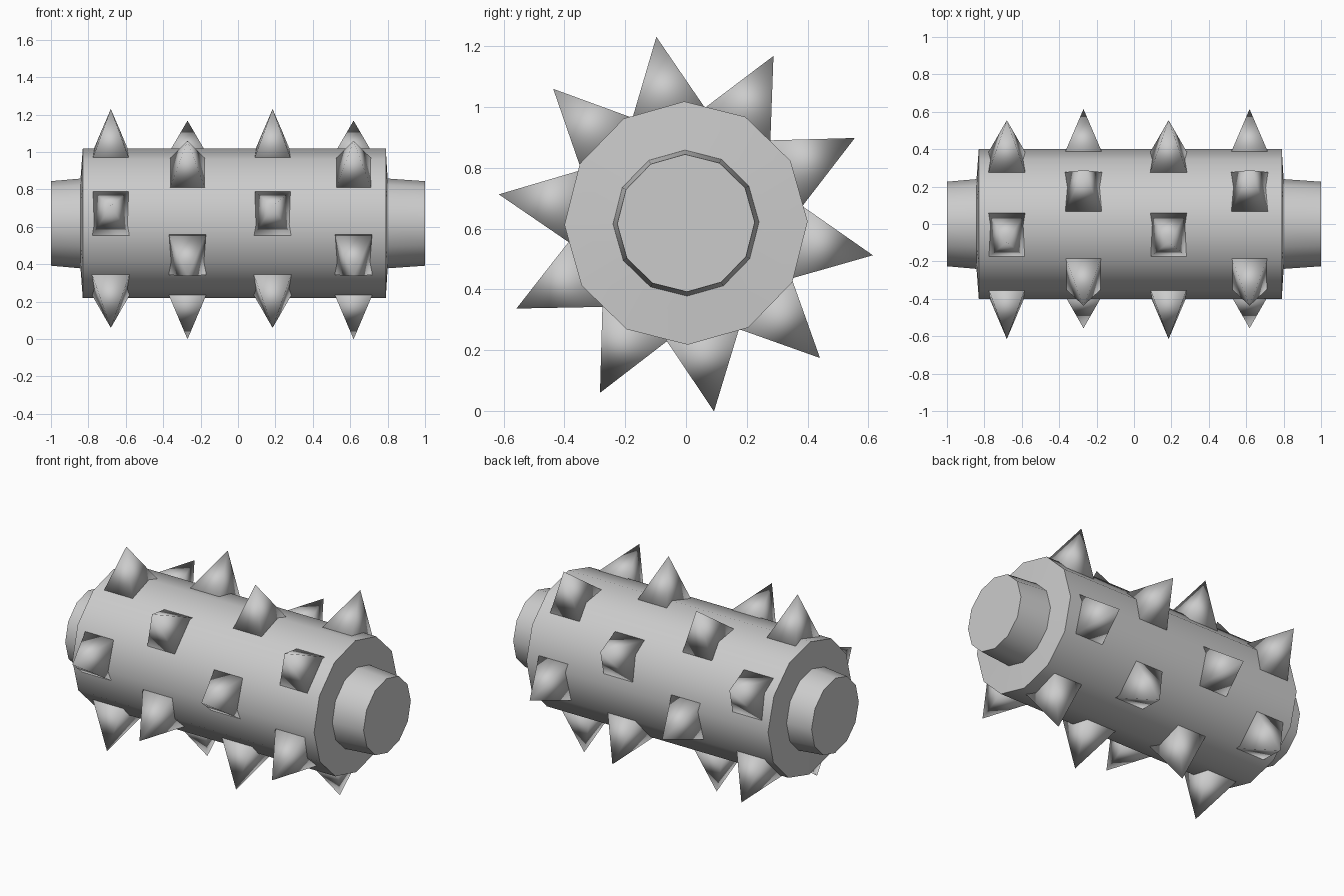
import bpy, bmesh
from math import sin, cos, pi, radians
from mathutils import Vector

if "Cube" in bpy.data.objects:
    bpy.data.objects.remove(bpy.data.objects["Cube"])

CZ = 0.618  # height of the roller axis


def finish(name, bm, angle):
    bmesh.ops.recalc_face_normals(bm, faces=bm.faces[:])
    me = bpy.data.meshes.new(name)
    bm.to_mesh(me)
    bm.free()
    ob = bpy.data.objects.new(name, me)
    bpy.context.collection.objects.link(ob)
    bpy.ops.object.select_all(action='DESELECT')
    ob.select_set(True)
    bpy.context.view_layer.objects.active = ob
    bpy.ops.object.shade_smooth_by_angle(angle=radians(angle))
    return ob


# Roller drum with tapered axle stubs: (x, radius) profile revolved in 12 sides
profile = [(-1, 0.226), (-0.842, 0.24), (-0.83, 0.4),
           (0.79, 0.4), (0.80, 0.24), (1, 0.226)]
SIDES = 12
bm = bmesh.new()
rings = []
for x, r in profile:
    angles = [2 * pi * i / SIDES + radians(0.8) for i in range(SIDES)]
    rings.append([bm.verts.new((x, r * cos(a), CZ + r * sin(a))) for a in angles])
for a, b in zip(rings, rings[1:]):
    for i in range(SIDES):
        j = (i + 1) % SIDES
        bm.faces.new((a[i], a[j], b[j], b[i]))
bm.faces.new(rings[0])
bm.faces.new(rings[-1])
finish("roller_drum", bm, 40)


# Rows of five four-sided spikes, alternate rows staggered
def spike_row(name, x, start):
    bm = bmesh.new()
    for k in range(5):
        a = radians(start + 72 * k)
        out = Vector((0, cos(a), sin(a)))
        side = Vector((0, -sin(a), cos(a)))
        centre = Vector((x, 0, CZ - 0.003))
        tip = bm.verts.new(centre + out * 0.623)
        base = [bm.verts.new(centre + out * 0.366 + side * (0.122 * s) + Vector((0.1 * t, 0, 0)))
                for s, t in ((-1, -1), (1, -1), (1, 1), (-1, 1))]
        for i in range(4):
            bm.faces.new((base[i], base[(i + 1) % 4], tip))
        bm.faces.new(base[::-1])
    finish(name, bm, 150)


for n, x in enumerate((-0.68, -0.27, 0.185, 0.618)):
    spike_row(f"spike_row_{n + 1}", x, 99 if n % 2 == 0 else 62.5)
